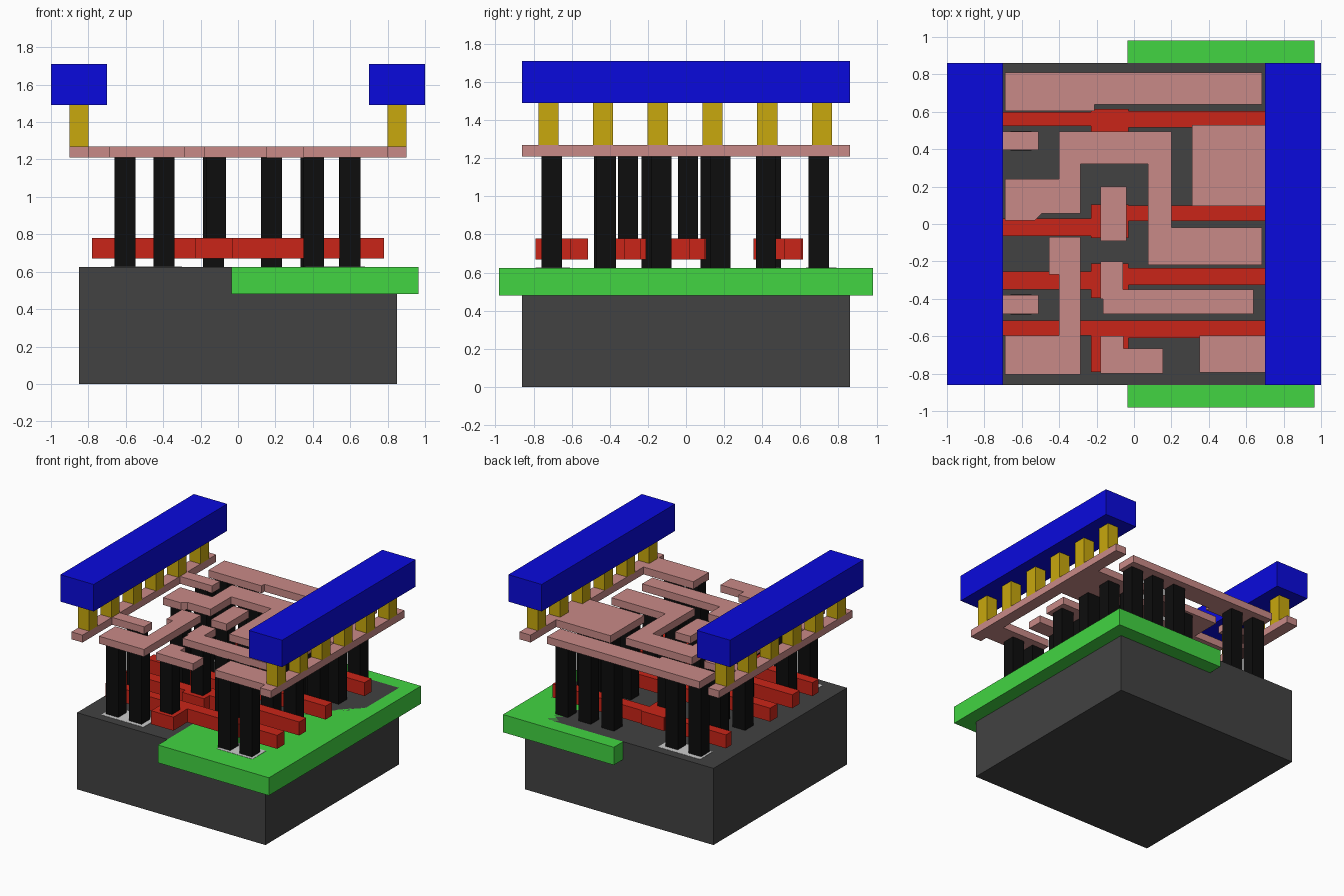
import bpy, bmesh

if "Cube" in bpy.data.objects:
    bpy.data.objects.remove(bpy.data.objects["Cube"])


def paint(name, r, g, b):
    m = bpy.data.materials.new(name)
    m.diffuse_color = (r, g, b, 1)
    m.use_nodes = True
    m.node_tree.nodes["Principled BSDF"].inputs["Base Color"].default_value = m.diffuse_color
    return m


DARK = paint("dark_silicon", .054, .054, .054)
GREEN = paint("green_well", .054, .66, .054)
RED = paint("red_poly", .59, .018, .009)
BLACK = paint("black_plug", .004, .004, .004)
PINK = paint("pink_metal", .584, .255, .243)
GOLD = paint("gold_via", .578, .392, .004)
BLUE = paint("blue_metal", .003, .003, .72)


def prism(name, outline, z0, z1, mat=None):
    """Extrude a flat outline from z0 to z1."""
    bm = bmesh.new()
    face = bm.faces.new([bm.verts.new((x, y, z0)) for x, y in outline])
    top = bmesh.ops.extrude_face_region(bm, geom=[face])["geom"]
    bmesh.ops.translate(bm, vec=(0, 0, z1 - z0),
                        verts=[v for v in top if isinstance(v, bmesh.types.BMVert)])
    bmesh.ops.recalc_face_normals(bm, faces=bm.faces[:])
    me = bpy.data.meshes.new(name)
    bm.to_mesh(me)
    bm.free()
    ob = bpy.data.objects.new(name, me)
    bpy.context.collection.objects.link(ob)
    if mat:
        me.materials.append(mat)
    return ob


def box(name, x0, x1, y0, y1, z0, z1, mat=None):
    return prism(name, [(x0, y0), (x1, y0), (x1, y1), (x0, y1)], z0, z1, mat)


# Substrate with the well let into its right half, tops flush
TOP = .625
box("substrate", -.85, .85, -.86, .86, 0, TOP, DARK)
box("well", -.035, .965, -.98, .98, .48, TOP, GREEN)

# Pale diffusion patches below the end contacts
for x0, x1, y0, y1 in [(-.68, -.3, -.79, -.62), (.36, .68, -.785, -.61),
                       (-.68, -.3, .63, .79), (-.68, -.52, .4, .49)]:
    box("diffusion_patch", x0, x1, y0, y1, TOP - .01, TOP + .002)

# Gate bars: y range of the left arm, of the wider middle pad, of the right arm
for left, mid, right in [((.525, .6), (.355, .615), (.515, .605)),
                         ((-.065, .03), (-.075, .105), (.015, .1)),
                         ((-.35, -.255), (-.395, -.21), (-.325, -.235)),
                         ((-.595, -.515), (-.79, -.515), (-.61, -.515))]:
    prism("gate_bar", [(-.78, left[0]), (-.23, left[0]), (-.23, mid[0]), (-.03, mid[0]),
                       (-.03, right[0]), (.78, right[0]), (.78, right[1]), (-.03, right[1]),
                       (-.03, mid[1]), (-.23, mid[1]), (-.23, left[1]), (-.78, left[1])],
          .67, .78, RED)

# Contact plugs in rows, from the silicon up to the first metal
N1, N2, P1, P2, P3 = -.605, -.395, .18, .39, .595
rows = [(.697, (N1, N2, P1, P2, P3)), (.445, (N1,)), (.42, (-.13, P2, P3)),
        (.18, (P2, P3)), (.13, (N1, N2)), (-.13, (P1, P2, P3)), (-.18, (N2,)),
        (-.43, (N1,)), (-.42, (P1, P2)), (-.705, (N1, N2, .405, .6))]
for y, xs in rows:
    for x in xs:
        box("contact_plug", x - .056, x + .056, y - .053, y + .053, TOP - .01, 1.215, BLACK)

# Shorter plugs that land on the gate pads
for y in (.01, -.305, -.705):
    box("gate_plug", -.172, -.065, y - .053, y + .053, .77, 1.215, BLACK)


# First metal layer
def metal(name, outline):
    prism(name, outline, 1.21, 1.27, PINK)


metal("back_trace", [(-.69, .605), (-.21, .605), (-.21, .64), (.685, .64),
                     (.685, .81), (-.69, .81)])
metal("centre_trace", [(-.69, .02), (-.53, .02), (-.495, .055), (-.285, .055), (-.285, .32),
                       (.075, .32), (.075, -.22), (.685, -.22), (.685, -.02), (.2, -.02),
                       (.2, .495), (-.4, .495), (-.4, .24), (-.69, .24)])
metal("left_trace", [(-.69, -.805), (-.285, -.805), (-.285, -.07), (-.455, -.07),
                     (-.455, -.27), (-.4, -.27), (-.4, -.595), (-.69, -.595)])
metal("gate_pad", [(-.18, -.09), (-.04, -.09), (-.04, .2), (-.18, .2)])
metal("gate_trace", [(-.165, -.48), (.64, -.48), (.64, -.35), (-.06, -.35), (-.06, -.2),
                     (-.18, -.2), (-.18, -.4), (-.165, -.4)])
metal("front_trace", [(-.18, -.8), (.155, -.8), (.155, -.665), (-.055, -.665),
                      (-.055, -.6), (-.18, -.6)])
# Power rails with the tabs that reach inwards
metal("left_rail", [(-.9, -.86), (-.8, -.86), (-.8, -.48), (-.51, -.48), (-.51, -.38),
                    (-.8, -.38), (-.8, .395), (-.51, .395), (-.51, .495), (-.8, .495),
                    (-.8, .86), (-.9, .86)])
metal("right_rail", [(.9, -.86), (.9, .86), (.8, .86), (.8, .53), (.31, .53), (.31, .095),
                     (.8, .095), (.8, -.595), (.35, -.595), (.35, -.795), (.8, -.795),
                     (.8, -.86)])

# Vias and the upper metal bars, both sides
for s in (-1, 1):
    for i in range(6):
        y = -.722 + .287 * i
        box("via", .85 * s - .05, .85 * s + .05, y - .053, y + .053, 1.265, 1.495, GOLD)
    box("upper_bar", .85 * s - .15, .85 * s + .15, -.86, .86, 1.49, 1.71, BLUE)
